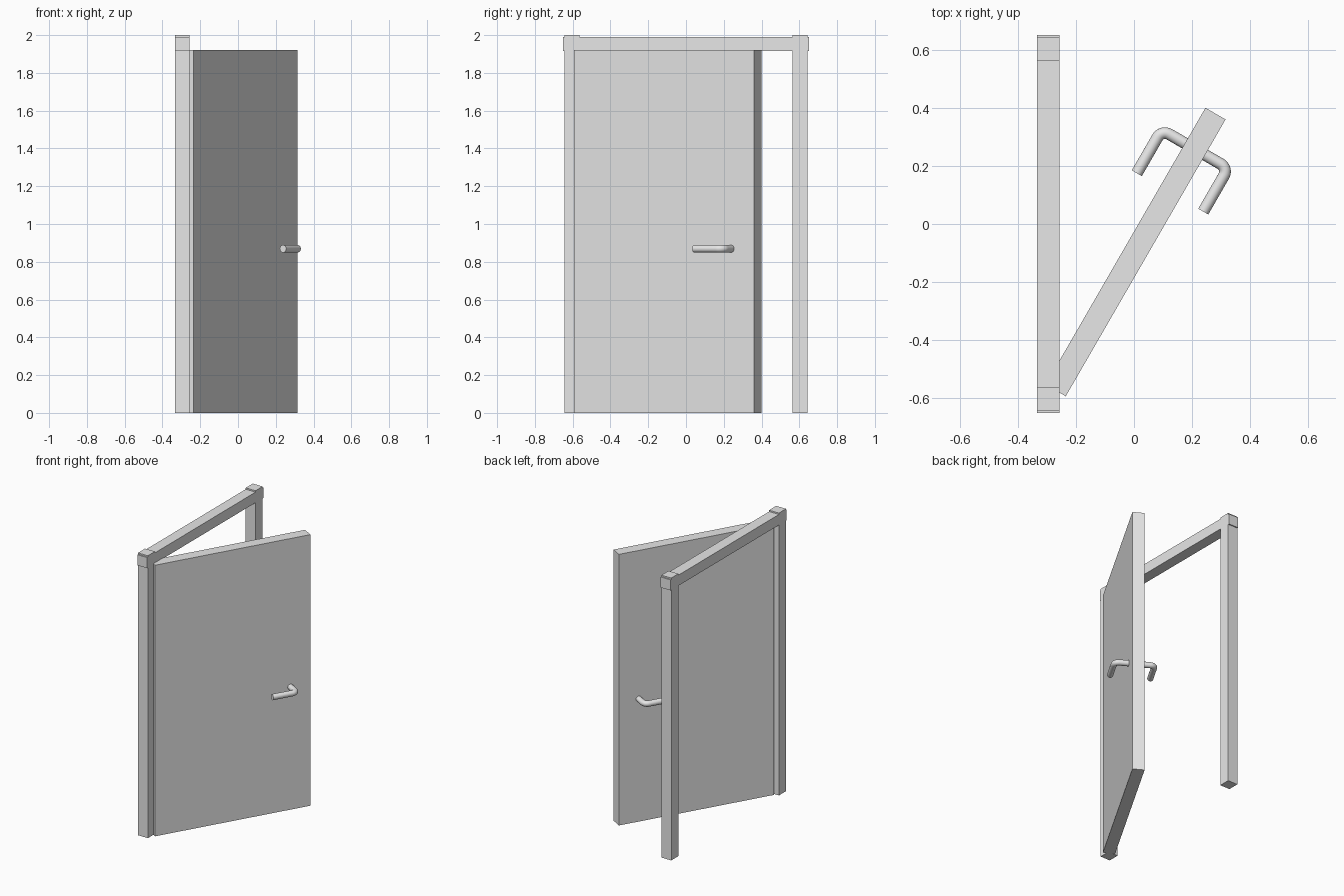
import bpy
import bmesh
from math import radians, sin, cos, pi
from mathutils import Matrix

if "Cube" in bpy.data.objects:
    bpy.data.objects.remove(bpy.data.objects["Cube"], do_unlink=True)

grey = bpy.data.materials.new("light grey")
grey.use_nodes = True
grey.diffuse_color = (0.8, 0.8, 0.8, 1)
grey.node_tree.nodes["Principled BSDF"].inputs["Base Color"].default_value = (0.8, 0.8, 0.8, 1)


def add_mesh(name, bm):
    bmesh.ops.recalc_face_normals(bm, faces=bm.faces)
    mesh = bpy.data.meshes.new(name)
    bm.to_mesh(mesh)
    bm.free()
    mesh.materials.append(grey)
    obj = bpy.data.objects.new(name, mesh)
    bpy.context.collection.objects.link(obj)
    return obj


# Door frame: half outline in (y, z), mirrored, then extruded through its depth
OUTER, POST, INNER = 0.65, 0.642, 0.563
HEAD_LOW, HEAD_HIGH, TOP = 1.915, 1.99, 2.0
half = [(INNER, HEAD_LOW), (INNER, 0), (POST, 0), (POST, HEAD_LOW),
        (OUTER, HEAD_LOW), (OUTER, HEAD_HIGH), (POST, HEAD_HIGH),
        (POST, TOP), (INNER, TOP), (INNER, HEAD_HIGH)]
outline = half + [(-y, z) for y, z in reversed(half)]
bm = bmesh.new()
face = bm.faces.new([bm.verts.new((-0.334, y, z)) for y, z in outline])
side = bmesh.ops.extrude_face_region(bm, geom=[face])["geom"]
bmesh.ops.translate(bm, vec=(0.077, 0, 0),
                    verts=[v for v in side if isinstance(v, bmesh.types.BMVert)])
add_mesh("door_frame", bm)

# Door leaf standing ajar: local x runs along its width
ajar = Matrix.Translation((0.0055, -0.0965, 0)) @ Matrix.Rotation(radians(60), 4, "Z")
bm = bmesh.new()
bmesh.ops.create_cube(bm, size=1)
bmesh.ops.scale(bm, vec=(1.1, 0.08, 1.92), verts=bm.verts)
bmesh.ops.translate(bm, vec=(0, 0, 0.96), verts=bm.verts)
add_mesh("door_leaf", bm).matrix_world = ajar

# Handle: a round bar through the leaf with a rounded bend on both sides
REACH, BAR, TIP, BEND = 0.132, 0.409, 0.237, 0.03
arm = [(TIP, REACH)]
for i in range(9):
    a = pi / 2 * (1 - i / 8)
    arm.append((BAR - BEND + BEND * cos(a), REACH - BEND + BEND * sin(a)))
path = arm + [(u, -v) for u, v in reversed(arm)]
curve = bpy.data.curves.new("door_handle", "CURVE")
curve.dimensions = "3D"
curve.bevel_depth = 0.02
curve.bevel_resolution = 6
curve.use_fill_caps = True
spline = curve.splines.new("POLY")
spline.points.add(len(path) - 1)
for point, (u, v) in zip(spline.points, path):
    point.co = (u, v, 0.869, 1)
curve.materials.append(grey)
handle = bpy.data.objects.new("door_handle", curve)
bpy.context.collection.objects.link(handle)
handle.matrix_world = ajar

# Turn the handle into a clean, smooth mesh with sharp ends
for obj in bpy.context.selected_objects:
    obj.select_set(False)
bpy.context.view_layer.objects.active = handle
handle.select_set(True)
bpy.ops.object.convert(target="MESH")
handle = bpy.context.view_layer.objects.active
bm = bmesh.new()
bm.from_mesh(handle.data)
bmesh.ops.remove_doubles(bm, verts=bm.verts, dist=0.0001)
bmesh.ops.recalc_face_normals(bm, faces=bm.faces)
bm.to_mesh(handle.data)
bm.free()
bpy.ops.object.shade_smooth_by_angle(angle=radians(40))
